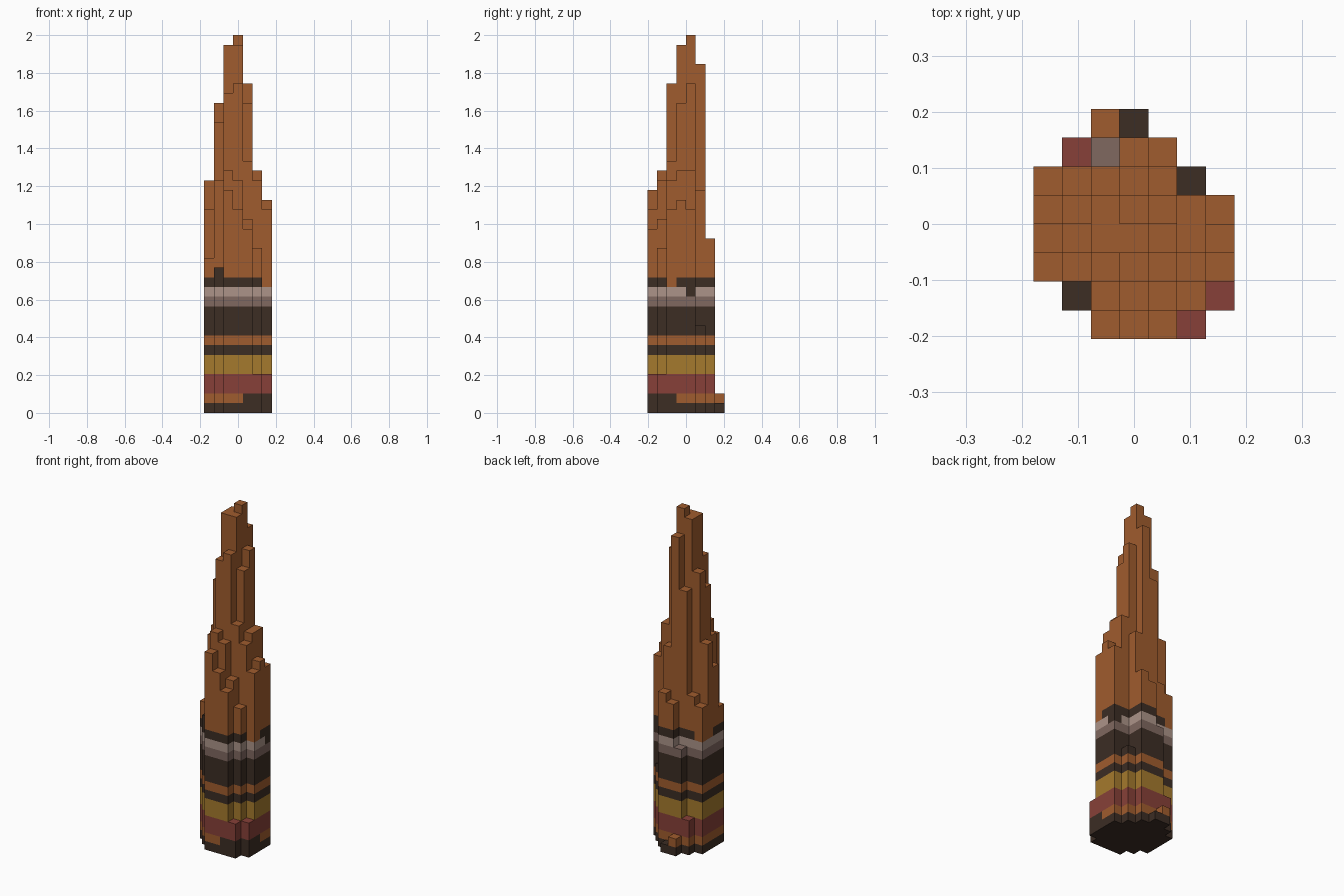
import bpy
import bmesh

cube = bpy.data.objects.get("Cube")
if cube:
    bpy.data.objects.remove(cube, do_unlink=True)


def linear(channel):
    c = channel / 255
    return c / 12.92 if c <= 0.04045 else ((c + 0.055) / 1.055) ** 2.4


def make_material(name, rgb):
    colour = (*[linear(c) for c in rgb], 1.0)
    mat = bpy.data.materials.new(name)
    mat.use_nodes = True
    mat.diffuse_color = colour
    bsdf = next(n for n in mat.node_tree.nodes if n.type == "BSDF_PRINCIPLED")
    bsdf.inputs["Base Color"].default_value = colour
    bsdf.inputs["Roughness"].default_value = 0.9
    return mat


ORANGE, DARK, RED, YELLOW, GREY, PALE = range(6)
materials = [
    make_material("orange_clay", (160, 92, 46)),
    make_material("dark_clay", (60, 45, 36)),
    make_material("red_clay", (135, 64, 56)),
    make_material("yellow_clay", (165, 122, 45)),
    make_material("grey_clay", (128, 104, 96)),
    make_material("pale_clay", (172, 148, 137)),
]

# Column heights in blocks: rows run front to back, entries run along x
heights = [
    [0, 0, 23, 21, 19, 4, 0],
    [0, 15, 25, 24, 20, 17, 4],
    [16, 24, 33, 34, 26, 24, 21],
    [21, 30, 38, 38, 32, 25, 22],
    [24, 32, 38, 39, 34, 25, 21],
    [17, 18, 30, 36, 23, 9, 0],
    [0, 4, 12, 17, 18, 0, 0],
    [0, 0, 2, 1, 0, 0, 0],
]
DEPTH, WIDTH = len(heights), len(heights[0])
BLOCK = 2.0 / max(map(max, heights))

# Strata from the ground up: name, top layer, colour
strata = [
    ("dark_base", 1, DARK),
    ("orange_footing", 2, ORANGE),
    ("red_band", 4, RED),
    ("yellow_band", 6, YELLOW),
    ("thin_dark_band", 7, DARK),
    ("orange_band", 8, ORANGE),
    ("thick_dark_band", 11, DARK),
    ("grey_band", 12, GREY),
    ("pale_band", 13, PALE),
    ("dark_cap_band", 14, DARK),
    ("orange_spire", 39, ORANGE),
]


def solid(i, j, k):
    return 0 <= i < WIDTH and 0 <= j < DEPTH and 0 <= k < heights[j][i]


def block_colour(i, j, k, base):
    # A few odd blocks break up the even strata
    if k == 1 and i >= 4 and j <= 2:
        return DARK
    if (i, j, k) in {(1, 1, 14), (6, 4, 12)}:
        return DARK
    if (i, j, k) in {(6, 2, 13), (0, 5, 13), (0, 4, 13)}:
        return ORANGE
    return base


def add_face(bm, cell, axis, side, colour):
    # One exposed square of a block, wound to face outward
    a, b = (axis + 1) % 3, (axis + 2) % 3
    ring = [(0, 0), (1, 0), (1, 1), (0, 1)]
    verts = []
    for u, v in (ring if side else reversed(ring)):
        p = list(cell)
        p[axis] += side
        p[a] += u
        p[b] += v
        verts.append(bm.verts.new(((p[0] - WIDTH / 2) * BLOCK,
                                   (p[1] - DEPTH / 2) * BLOCK,
                                   p[2] * BLOCK)))
    bm.faces.new(verts).material_index = colour


def build_stratum(name, bottom, top, base):
    bm = bmesh.new()
    for j in range(DEPTH):
        for i in range(WIDTH):
            for k in range(bottom, min(top, heights[j][i])):
                colour = block_colour(i, j, k, base)
                for axis in range(3):
                    for side in (0, 1):
                        n = [i, j, k]
                        n[axis] += 1 if side else -1
                        if not solid(*n):
                            add_face(bm, (i, j, k), axis, side, colour)
    bmesh.ops.remove_doubles(bm, verts=bm.verts, dist=BLOCK / 100)
    mesh = bpy.data.meshes.new(name)
    bm.to_mesh(mesh)
    bm.free()
    for mat in materials:
        mesh.materials.append(mat)
    bpy.context.collection.objects.link(bpy.data.objects.new(name, mesh))


# Stack the strata
floor = 0
for name, top, base in strata:
    build_stratum(name, floor, top, base)
    floor = top
